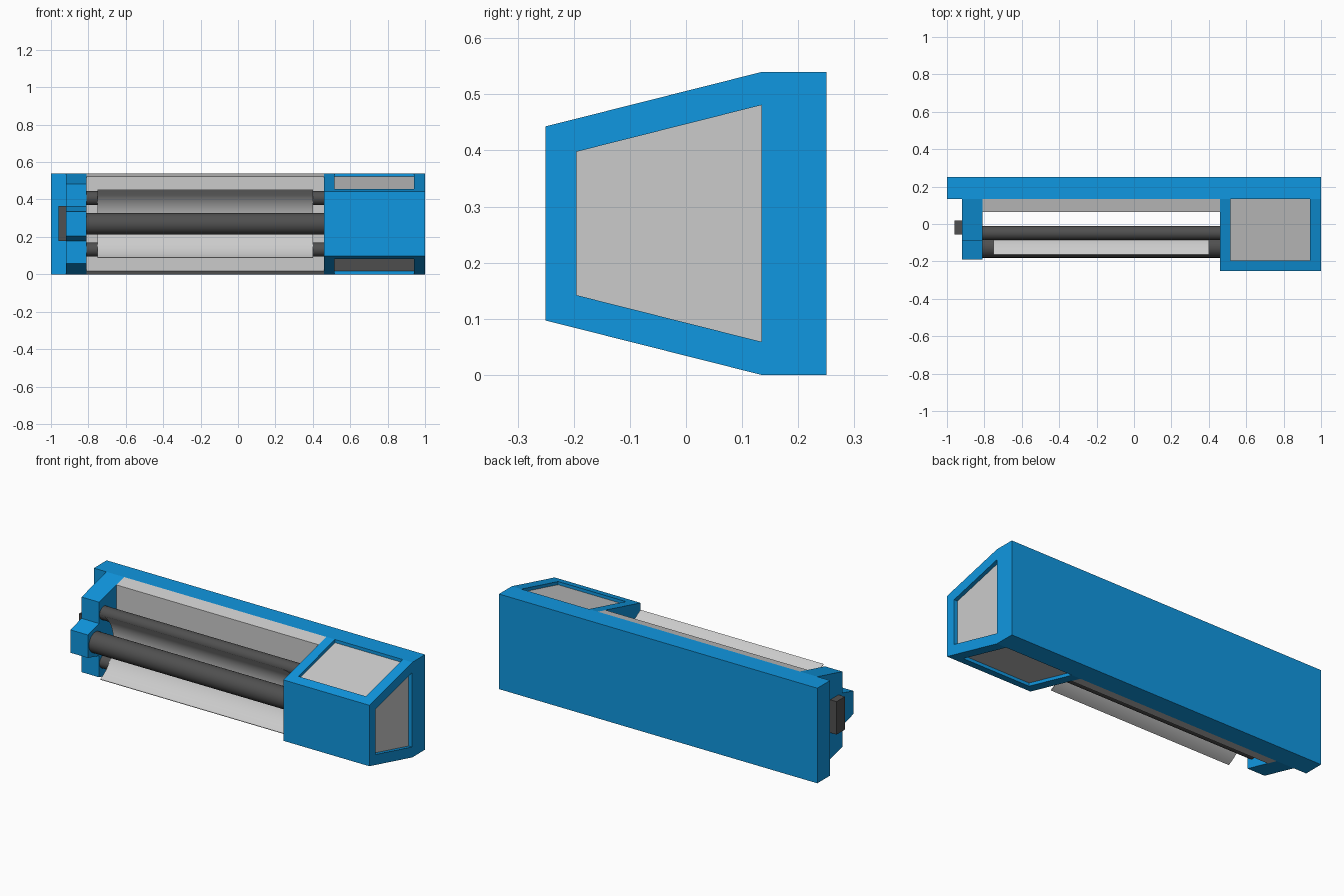
import bpy, bmesh, math
from mathutils import Vector

if "Cube" in bpy.data.objects:
    bpy.data.objects.remove(bpy.data.objects["Cube"])

MID = 0.27  # height of the symmetry plane


def material(name, rgb):
    m = bpy.data.materials.new(name)
    m.diffuse_color = (*rgb, 1)
    m.use_nodes = True
    m.node_tree.nodes["Principled BSDF"].inputs["Base Color"].default_value = m.diffuse_color
    return m


BLUE = material("blue_plastic", (0.005, 0.31, 0.75))
DARK = material("dark_rubber", (0.08, 0.08, 0.08))


def prism(name, profile, x0, x1, mat=None):
    """Extrude a (y, z) profile along x."""
    bm = bmesh.new()
    face = bm.faces.new([bm.verts.new((x0, y, z)) for y, z in profile])
    new = bmesh.ops.extrude_face_region(bm, geom=[face])["geom"]
    verts = [g for g in new if isinstance(g, bmesh.types.BMVert)]
    bmesh.ops.translate(bm, verts=verts, vec=Vector((x1 - x0, 0, 0)))
    bmesh.ops.recalc_face_normals(bm, faces=bm.faces)
    me = bpy.data.meshes.new(name)
    bm.to_mesh(me)
    bm.free()
    ob = bpy.data.objects.new(name, me)
    bpy.context.collection.objects.link(ob)
    if mat:
        me.materials.append(mat)
    return ob


def mirrored(upper):
    """Complete an upper half profile (y, height above MID) with its mirror."""
    return [(y, MID + h) for y, h in upper] + [(y, MID - h) for y, h in reversed(upper)]


def activate(ob):
    bpy.ops.object.select_all(action='DESELECT')
    ob.select_set(True)
    bpy.context.view_layer.objects.active = ob


def smooth(ob):
    activate(ob)
    bpy.ops.object.shade_smooth_by_angle(angle=math.radians(35))


def cut(ob, cutter):
    mod = ob.modifiers.new("cut", 'BOOLEAN')
    mod.operation = 'DIFFERENCE'
    mod.solver = 'EXACT'
    mod.object = cutter
    activate(ob)
    bpy.ops.object.modifier_apply(modifier=mod.name)
    bpy.data.objects.remove(cutter)


def roller(name, y, z, r):
    bpy.ops.mesh.primitive_cylinder_add(vertices=48, radius=r, depth=1.29,
                                        location=(-0.175, y, z),
                                        rotation=(0, math.pi / 2, 0))
    ob = bpy.context.object
    ob.name = name
    ob.data.materials.append(DARK)
    smooth(ob)


def slope(y, inset=0.0):
    """Half height of the tapered body at depth y."""
    return 0.27 - (0.135 - y) * 0.252 - inset


# Back plate and the grey liner in front of it
prism("back_plate", [(0.135, 0), (0.25, 0), (0.25, 0.54), (0.135, 0.54)], -1, 1, BLUE)
prism("back_liner", mirrored([(0.065, slope(0.065)), (0.135, 0.27)]), -0.81, 0.46)

# Tapered end housing with windows at the top, bottom and right side
housing = prism("end_housing", mirrored([(-0.25, slope(-0.25)), (0.135, 0.27)]), 0.46, 1, BLUE)
cut(housing, prism("window_cutter", [(-0.195, -0.2), (0.2, -0.2), (0.2, 0.8), (-0.195, 0.8)],
                   0.515, 0.94))
cut(housing, prism("side_cutter", mirrored([(-0.195, slope(-0.195, 0.059)),
                                            (0.15, slope(0.15, 0.059))]), 0.9, 1.1))
prism("recessed_panels", mirrored([(-0.22, slope(-0.22, 0.018)),
                                   (0.14, slope(0.14, 0.018))]), 0.49, 0.978)

# Stepped bracket carrying the rollers at the left end, with its dark button
prism("end_bracket", mirrored([(-0.19, 0.065), (-0.09, 0.092), (-0.09, slope(-0.09)),
                               (0.135, 0.27)]), -0.92, -0.81, BLUE)
prism("end_button", [(-0.055, 0.178), (0.02, 0.178), (0.02, 0.365), (-0.055, 0.365)],
      -0.96, -0.92, DARK)

# Main roller and the two support shafts behind it
roller("main_roller", -0.123, MID, 0.0575)
for name, side in (("upper_shaft", 1), ("lower_shaft", -1)):
    roller(name, -0.048, MID + side * 0.1375, 0.0375)

# Thin curved sheet wrapping behind the main roller
half = math.asin(0.183 / 0.2)
N = 32
angles = [half * (2 * i / N - 1) for i in range(N + 1)]
arc = [(-0.244 + r * math.cos(a), MID + r * math.sin(a))
       for r, seq in ((0.2, angles), (0.196, angles[::-1])) for a in seq]
smooth(prism("curved_sheet", arc, -0.75, 0.40))
